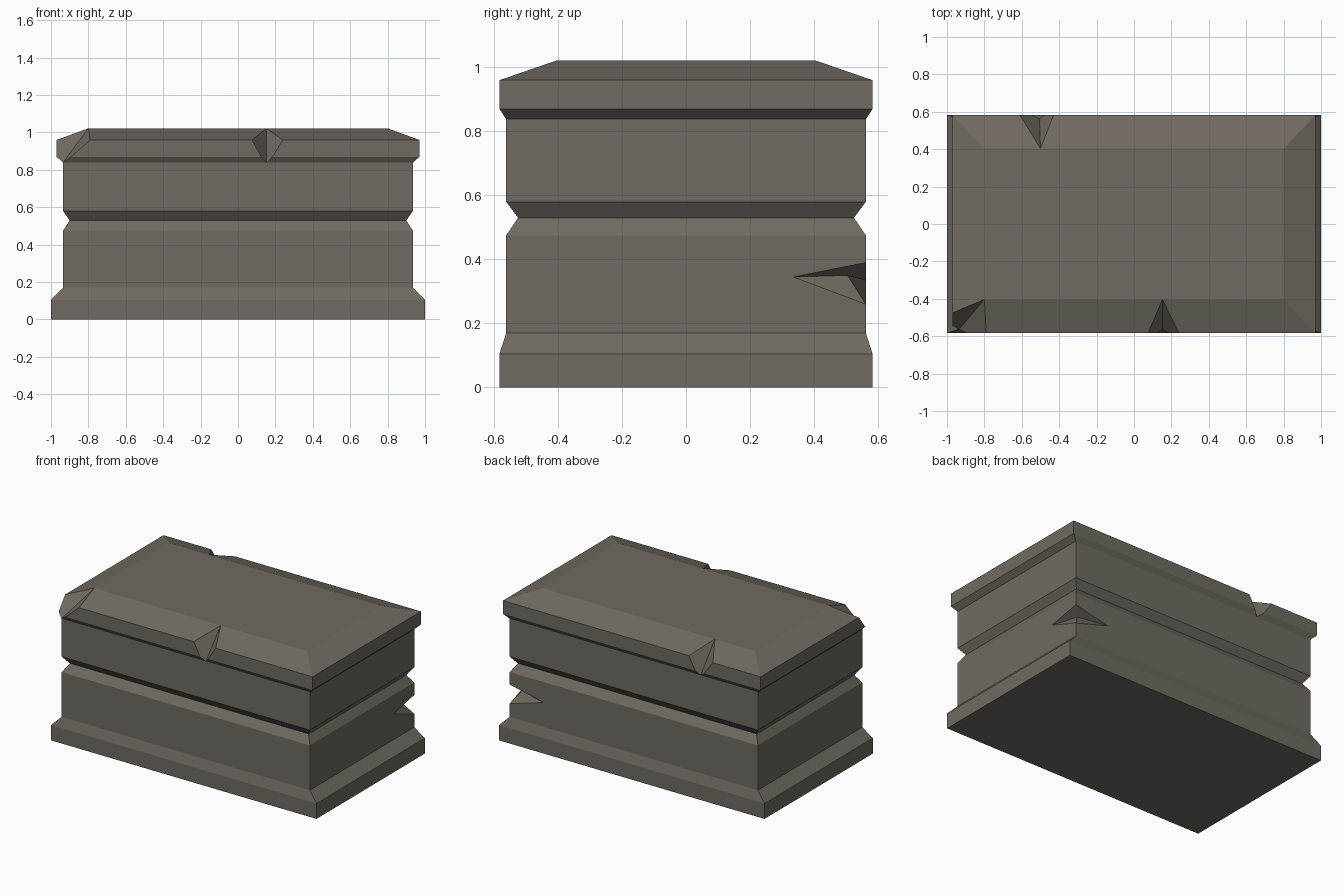
import bpy, bmesh
from mathutils import Vector

if "Cube" in bpy.data.objects:
    bpy.data.objects.remove(bpy.data.objects["Cube"])

stone = bpy.data.materials.new("warm grey stone")
stone.diffuse_color = (0.162, 0.144, 0.119, 1)
stone.use_nodes = True
stone.node_tree.nodes["Principled BSDF"].inputs["Base Color"].default_value = stone.diffuse_color


def finish(name, bm):
    bmesh.ops.recalc_face_normals(bm, faces=bm.faces[:])
    mesh = bpy.data.meshes.new(name)
    bm.to_mesh(mesh)
    bm.free()
    mesh.materials.append(stone)
    obj = bpy.data.objects.new(name, mesh)
    bpy.context.collection.objects.link(obj)
    return obj


# Block body: stacked rectangles (half width, half depth, height)
LEVELS = [(1.0, .583, 0), (1.0, .583, .105), (.935, .562, .17),
          (.935, .562, .475), (.90, .525, .53), (.935, .562, .58),
          (.935, .562, .838), (.97, .583, .87), (.97, .583, .96),
          (.80, .403, 1.022)]
bm = bmesh.new()
rings = [[bm.verts.new((sx * x, sy * y, z))
          for sx, sy in ((-1, -1), (1, -1), (1, 1), (-1, 1))]
         for x, y, z in LEVELS]
for low, high in zip(rings, rings[1:]):
    for i in range(4):
        j = (i + 1) % 4
        bm.faces.new((low[i], low[j], high[j], high[i]))
bm.faces.new(rings[0][::-1])
bm.faces.new(rings[-1])
block = finish("stone_block", bm)


def rim_chip(top, bottom, left, right, outer):
    """V-shaped chip with a crease from top to bottom, opening past the rim."""
    t, b, l, r, o = map(Vector, (top, bottom, left, right, outer))
    mid = (t + b) / 2
    bm = bmesh.new()
    for p in (t, b, *(mid + 3 * (q - mid) for q in (l, r, o))):
        bm.verts.new(p)
    bmesh.ops.convex_hull(bm, input=bm.verts[:])
    return finish("rim_chip_cutter", bm)


def corner_chip(inner, top, bottom, left, right):
    """Split in an upright corner, with its deepest point at inner."""
    i = Vector(inner)
    bm = bmesh.new()
    t, b, l, r = (bm.verts.new(i + 1.3 * (Vector(p) - i))
                  for p in (top, bottom, left, right))
    c = bm.verts.new(i)
    for f in ((c, l, t), (c, b, l), (c, t, r), (c, r, b), (l, b, t), (r, t, b)):
        bm.faces.new(f)
    return finish("corner_chip_cutter", bm)


cutters = [
    # front rim, back rim, front left rim corner, back right body corner
    rim_chip((.152, -.403, 1.022), (.152, -.562, .84), (.075, -.583, .96),
             (.24, -.583, .96), (.155, -.583, .9)),
    rim_chip((-.5, .403, 1.022), (-.505, .562, .84), (-.61, .583, .96),
             (-.43, .583, .96), (-.51, .583, .9)),
    rim_chip((-.80, -.403, 1.022), (-.935, -.562, .84), (-.97, -.475, .96),
             (-.79, -.583, .96), (-.97, -.583, .9)),
    corner_chip((.875, .505, .35), (.935, .562, .39), (.935, .562, .26),
                (.935, .335, .345), (.68, .562, .335)),
]

# Carve the chips out of the block
bpy.context.view_layer.objects.active = block
for cutter in cutters:
    mod = block.modifiers.new("chip", "BOOLEAN")
    mod.operation = "DIFFERENCE"
    mod.solver = "EXACT"
    mod.object = cutter
    bpy.ops.object.modifier_apply(modifier=mod.name)
    bpy.data.objects.remove(cutter)
